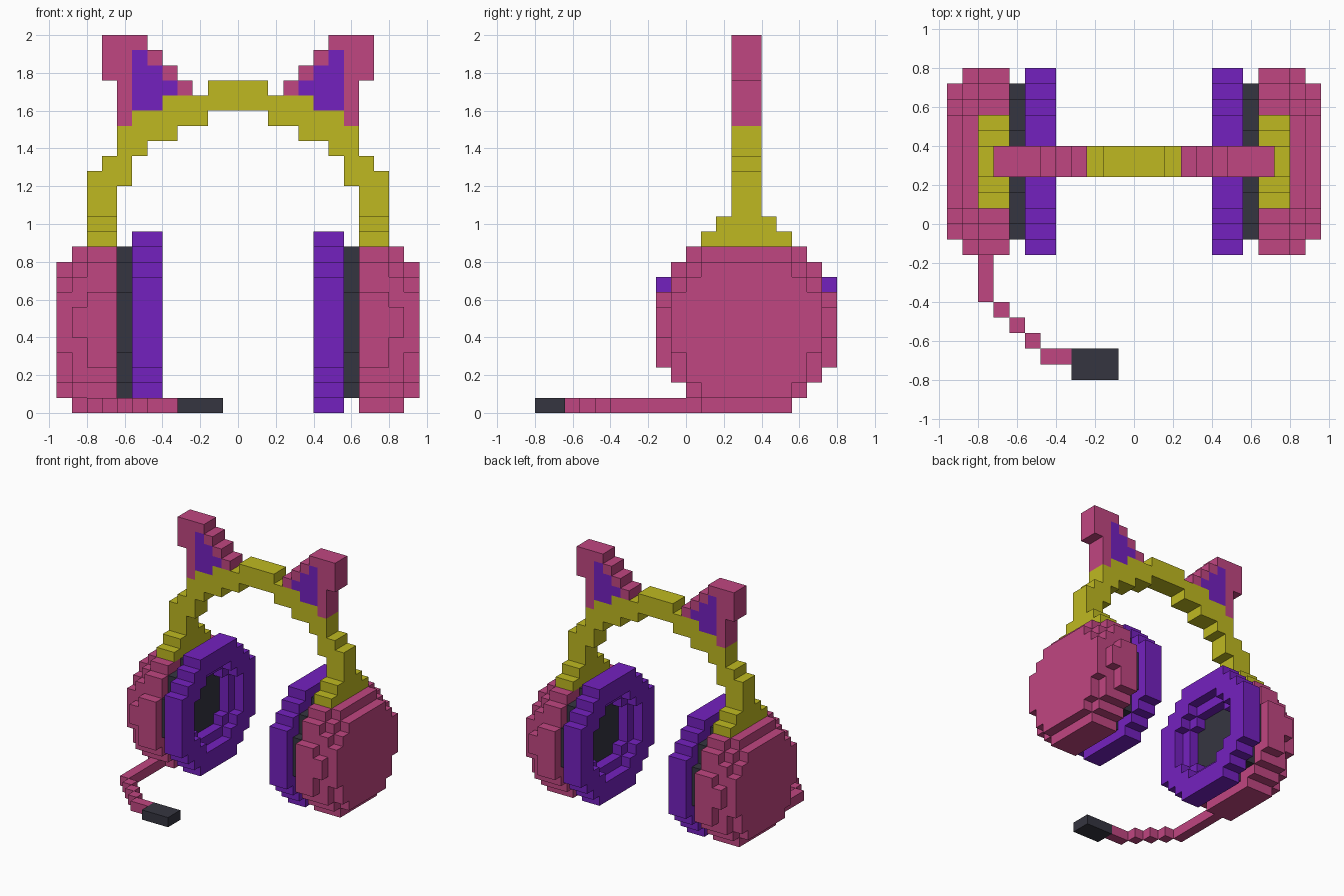
import bpy, bmesh

cube = bpy.data.objects.get("Cube")
if cube:
    bpy.data.objects.remove(cube, do_unlink=True)

U = 0.08  # edge length of one block


def srgb(r, g, b):
    lin = lambda c: c / 12.92 if c <= 0.04045 else ((c + 0.055) / 1.055) ** 2.4
    return tuple(lin(c / 255) for c in (r, g, b)) + (1.0,)


def material(name, color):
    m = bpy.data.materials.new(name)
    m.use_nodes = True
    m.diffuse_color = color
    bsdf = m.node_tree.nodes["Principled BSDF"]
    bsdf.inputs["Base Color"].default_value = color
    bsdf.inputs["Roughness"].default_value = 0.8
    return m


PINK = material("pink", srgb(192, 70, 129))
YELLOW = material("yellow", srgb(191, 185, 33))
PURPLE = material("purple", srgb(116, 33, 191))
DARK = material("charcoal", srgb(53, 53, 64))


def box(x0, x1, y0, y1, z0, z1):
    """All block cells in the given ranges."""
    return {(x, y, z) for x in range(x0, x1) for y in range(y0, y1) for z in range(z0, z1)}


def layer(x, half_widths, z0=0):
    """One slab of a cup, given the half width of each row, centred on y = 4."""
    cells = set()
    for i, h in enumerate(half_widths):
        cells |= box(x, x + 1, 4 - h, 4 + h, z0 + i, z0 + i + 1)
    return cells


def disc(x, r):
    """Stepped round slab centred on y = 4, z = 6."""
    return {c for c in box(x, x + 1, 4 - r, 4 + r, 6 - r, 6 + r)
            if (c[1] - 3.5) ** 2 + (c[2] - 5.5) ** 2 <= (r + 0.1) ** 2}


# Corner offsets of each cell face, counter-clockwise seen from outside
FACES = {
    (1, 0, 0): [(1, 0, 0), (1, 1, 0), (1, 1, 1), (1, 0, 1)],
    (-1, 0, 0): [(0, 0, 0), (0, 0, 1), (0, 1, 1), (0, 1, 0)],
    (0, 1, 0): [(0, 1, 0), (0, 1, 1), (1, 1, 1), (1, 1, 0)],
    (0, -1, 0): [(0, 0, 0), (1, 0, 0), (1, 0, 1), (0, 0, 1)],
    (0, 0, 1): [(0, 0, 1), (1, 0, 1), (1, 1, 1), (0, 1, 1)],
    (0, 0, -1): [(0, 0, 0), (0, 1, 0), (1, 1, 0), (1, 0, 0)],
}


def blocks(name, cells, mat, mirror=True):
    """Skin a set of cells with its outer faces only."""
    bm = bmesh.new()
    verts = {}
    for c in sorted(cells):
        for d, corners in FACES.items():
            if tuple(a + b for a, b in zip(c, d)) in cells:
                continue
            if mirror and c[0] == 0 and d[0] == -1:
                continue  # open on the mirror plane
            quad = []
            for k in corners:
                p = tuple(a + b for a, b in zip(c, k))
                if p not in verts:
                    verts[p] = bm.verts.new([v * U for v in p])
                quad.append(verts[p])
            bm.faces.new(quad)
    mesh = bpy.data.meshes.new(name)
    bm.to_mesh(mesh)
    bm.free()
    mesh.materials.append(mat)
    ob = bpy.data.objects.new(name, mesh)
    bpy.context.collection.objects.link(ob)
    if mirror:
        ob.modifiers.new("Mirror", 'MIRROR').use_clip = True
    return ob


# Ear cup shells: two full slabs, then two shrinking outer slabs
MAIN = [3, 4, 5, 6, 6, 6, 6, 6, 5, 5, 4]
shell = layer(8, MAIN) | layer(9, MAIN)
shell |= layer(10, [3, 4, 5, 5, 5, 6, 6, 5, 5, 4, 3])
shell |= layer(11, [3, 4, 4, 5, 5, 5, 5, 4, 3], 1)
blocks("ear_cup_shells", shell, PINK)

# Speaker plates and the stepped ring cushions
blocks("speaker_plates", disc(7, 5), DARK)
blocks("ear_cushions", (disc(6, 6) - disc(6, 3)) | (disc(5, 6) - disc(5, 4)), PURPLE)

# Headband: one column span per step (x0, x1, z0, z1), plus widened feet
band = set()
for x0, x1, z0, z1 in [(0, 2, 20, 22), (2, 4, 19, 21), (4, 5, 18, 21), (5, 6, 18, 20),
                       (6, 7, 17, 20), (7, 8, 15, 19), (8, 9, 11, 17), (9, 10, 11, 16)]:
    band |= box(x0, x1, 3, 5, z0, z1)
band |= box(8, 10, 1, 7, 11, 12) | box(8, 10, 2, 6, 12, 13)
blocks("headband", band, YELLOW)

# Pointed ears on the band with coloured insides
inner = box(6, 7, 3, 5, 20, 24) | box(5, 6, 3, 5, 20, 23) | box(4, 5, 3, 5, 21, 22)
outer = box(6, 9, 3, 5, 22, 25) | box(7, 8, 3, 5, 19, 22)
for x in (3, 4, 5):
    outer |= box(x, x + 1, 3, 5, x + 18, x + 19)
blocks("ear_outers", outer - inner, PINK)
blocks("ear_inners", inner, PURPLE)

# Microphone arm on the right cup, stepping forward and inward
arm = box(-10, -9, -5, 1, 0, 1) | box(-6, -4, -9, -8, 0, 1)
for i in range(3):
    arm |= box(-9 + i, -8 + i, -6 - i, -5 - i, 0, 1)
blocks("microphone_arm", arm, PINK, mirror=False)
blocks("microphone", box(-4, -1, -10, -8, 0, 1), DARK, mirror=False)
